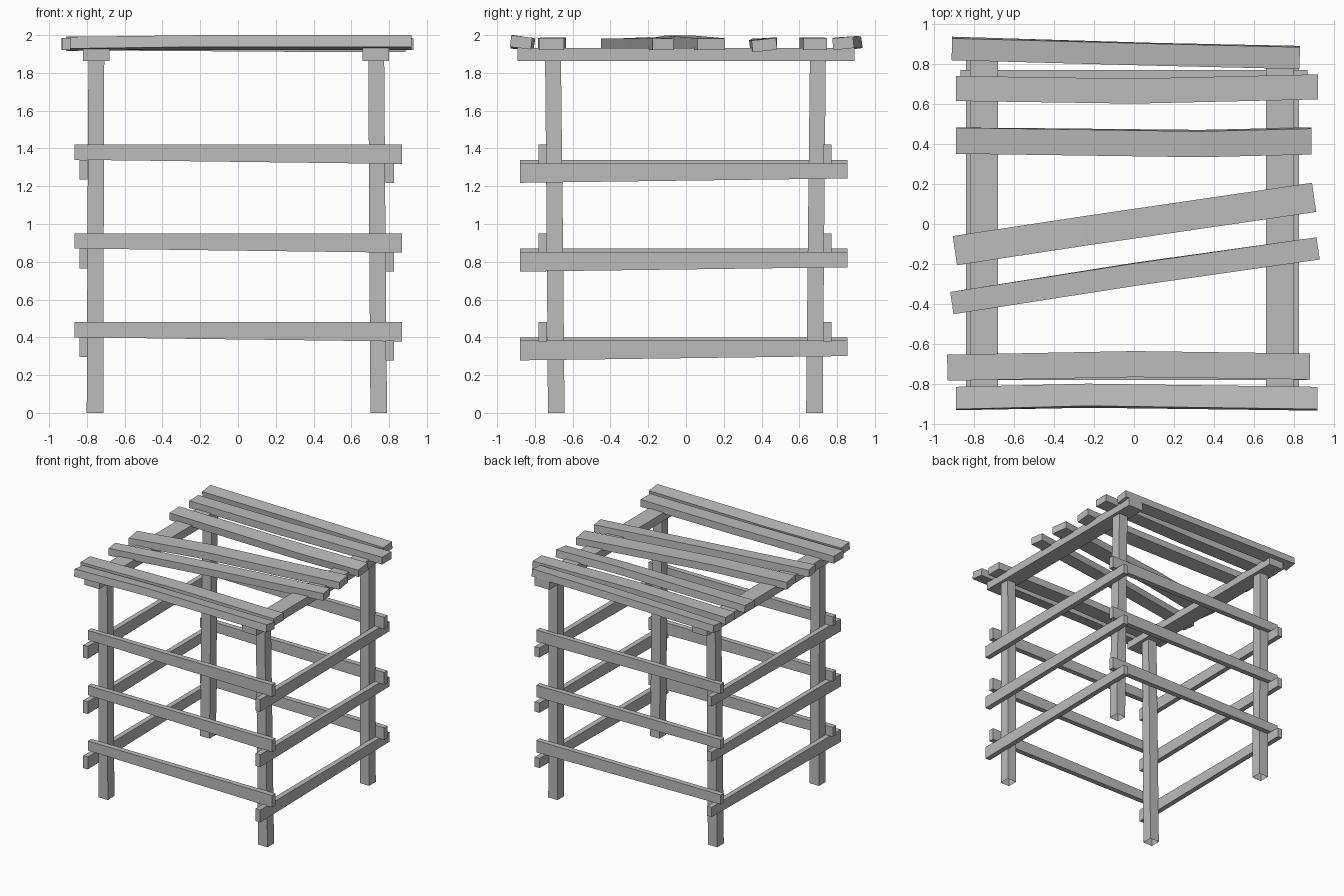
import bpy, bmesh
from math import radians
from mathutils import Vector, Matrix

default = bpy.data.objects.get("Cube")
if default:
    bpy.data.objects.remove(default, do_unlink=True)

wood = bpy.data.materials.new("weathered_grey_wood")
wood.use_nodes = True
GREY = (0.5, 0.5, 0.5, 1)
wood.diffuse_color = GREY
wood.node_tree.nodes["Principled BSDF"].inputs["Base Color"].default_value = GREY


def loft(name, rings, cap_start=True):
    """Skin a row of four-cornered cross-sections into one timber."""
    bm = bmesh.new()
    loops = [[bm.verts.new(p) for p in ring] for ring in rings]
    for a, b in zip(loops, loops[1:]):
        for i in range(4):
            j = (i + 1) % 4
            bm.faces.new((a[i], a[j], b[j], b[i]))
    if cap_start:
        bm.faces.new(loops[0][::-1])
    bm.faces.new(loops[-1])
    bmesh.ops.recalc_face_normals(bm, faces=bm.faces)
    mesh = bpy.data.meshes.new(name)
    bm.to_mesh(mesh)
    bm.free()
    mesh.materials.append(wood)
    obj = bpy.data.objects.new(name, mesh)
    bpy.context.collection.objects.link(obj)
    return obj


def rect(u0, u1, v0, v1):
    return [(u0, v0), (u1, v0), (u1, v1), (u0, v1)]


# Legs: slightly crooked posts, open at the foot
for side, xs in (("right", (-0.757, -0.754, -0.75)), ("left", (0.745, 0.738, 0.732))):
    for end, ys in (("front", (-0.687, -0.694, -0.704)), ("back", (0.68, 0.688, 0.698))):
        rings = []
        for x, y, z, h in zip(xs, ys, (0, 0.9, 1.87), (0.044, 0.043, 0.042)):
            rings.append([(u, v, z) for u, v in rect(x - h, x + h, y - h, y + h)])
        loft(f"{end}_{side}_leg", rings, cap_start=False)

# Rails: three levels around the frame, tapering along their length
for level in range(3):
    up = level * 0.47
    for end, y0, y1 in (("front", -0.78, -0.735), ("back", 0.725, 0.77)):
        loft(f"{end}_rail_{level + 1}",
             [[(x, u, v + up) for u, v in rect(y0, y1, low, 0.48)]
              for x, low in ((-0.866, 0.4), (0.868, 0.378))])
    for side, x0, x1, drop in (("right", -0.84, -0.797, 0), ("left", 0.78, 0.825, 0.017)):
        loft(f"{side}_rail_{level + 1}",
             [[(u, y, v + up - drop) for u, v in rect(x0, x1, low, 0.4)]
              for y, low in ((-0.88, 0.295), (0.855, 0.318))])

# Roof beams resting on the legs
for side, x0, x1 in (("right", -0.82, -0.68), ("left", 0.66, 0.80)):
    loft(f"{side}_roof_beam",
         [[(u, y, v) for u, v in rect(x0, x1, 1.863, 1.932)] for y in (-0.892, 0.892)])


def plank(name, start, bend, end, width, rolls, thick=0.062):
    """Bent, twisted board through three centre points."""
    points = [Vector(p) for p in (start, bend, end)]
    along = points[2] - points[0]
    along.z = 0
    along.normalize()
    across = Vector((-along.y, along.x, 0))
    rings = []
    for p, roll in zip(points, rolls):
        turn = Matrix.Rotation(radians(roll), 3, along)
        a, n = turn @ across, turn @ Vector((0, 0, 1))
        rings.append([p + a * u + n * v for u, v in
                      rect(-width / 2, width / 2, -thick / 2, thick / 2)])
    loft(name, rings)


# Roof planks, back to front
plank("roof_plank_1", (-0.91, 0.877, 1.955), (0.1, 0.848, 1.96), (0.828, 0.832, 1.957), 0.11, (8, 4, 6))
plank("roof_plank_2", (-0.89, 0.677, 1.953), (0, 0.664, 1.957), (0.92, 0.685, 1.953), 0.125, (0, 0, 0))
plank("roof_plank_3", (-0.89, 0.417, 1.953), (0.33, 0.402, 1.95), (0.888, 0.415, 1.947), 0.13, (2, 7, 6))
plank("roof_plank_4", (-0.895, -0.133, 1.95), (-0.25, -0.035, 1.967), (0.9, 0.133, 1.952), 0.147, (0, 0, 0))
plank("roof_plank_5", (-0.91, -0.395, 1.952), (0, -0.252, 1.955), (0.92, -0.122, 1.952), 0.112, (0, 3, 0))
plank("roof_plank_6", (-0.933, -0.718, 1.953), (0, -0.7, 1.957), (0.88, -0.712, 1.953), 0.13, (0, 0, 0))
plank("roof_plank_7", (-0.89, -0.872, 1.955), (-0.23, -0.858, 1.96), (0.918, -0.873, 1.962), 0.112, (-5, -9, -7))
